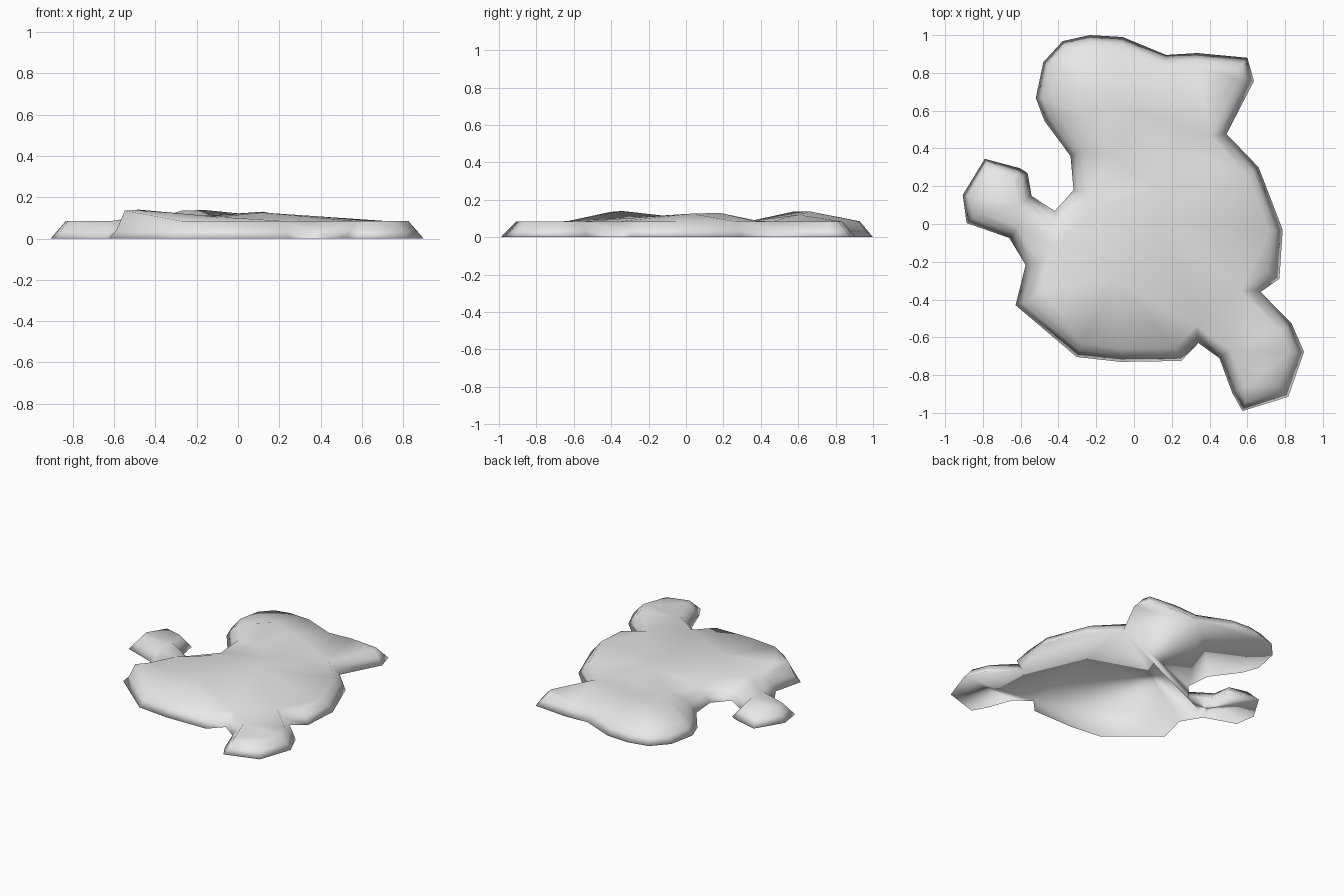
import bpy
import bmesh
from mathutils import Vector
from mathutils.geometry import delaunay_2d_cdt

cube = bpy.data.objects.get("Cube")
if cube:
    bpy.data.objects.remove(cube, do_unlink=True)

# Ground outline of the slab, clockwise from the top lobe
OUTLINE = [Vector(p) for p in (
    (-.235, 1), (-.06, .99), (.17, .895), (.335, .905), (.6, .88), (.635, .757),
    (.49, .476), (.66, .3), (.787, -.03), (.77, -.29), (.67, -.36), (.833, -.524),
    (.9, -.677), (.817, -.915), (.574, -.99), (.52, -.894), (.452, -.71),
    (.341, -.63), (.25, -.725), (-.07, -.73), (-.304, -.704), (-.627, -.43),
    (-.574, -.217), (-.66, -.074), (-.886, .005), (-.907, .153), (-.79, .345),
    (-.606, .296), (-.563, .27), (-.542, .148), (-.42, .069), (-.32, .18),
    (-.336, .36), (-.474, .545), (-.52, .667), (-.48, .857), (-.378, .968))]

# Gentle swells and dips on the upper surface
SWELLS = [(-.48, -.34, .14), (-.42, -.12, .115), (-.24, .06, .105),
          (.12, .03, .126), (.12, .18, .13), (-.1, -.3, .105),
          (-.12, .36, .09), (.14, .37, .09), (.34, .36, .088),
          (-.27, .57, .136), (-.16, .66, .138), (.02, .6, .12)]

RIM_HEIGHT = .085
RIM_WIDTH = .07


def inset(points, distance):
    """Move every outline corner inwards by an even, mitred distance."""
    result = []
    for i, point in enumerate(points):
        before = (point - points[i - 1]).normalized()
        after = (points[(i + 1) % len(points)] - point).normalized()
        inward = Vector((before.y + after.y, -before.x - after.x)).normalized()
        side = Vector((before.y, -before.x))
        result.append(point + inward * distance / max(inward.dot(side), .65))
    return result


def add_ring(bm, points, height):
    return [bm.verts.new((p.x, p.y, height)) for p in points]


def bridge(bm, lower, upper):
    for i in range(len(lower)):
        bm.faces.new((lower[i - 1], lower[i], upper[i], upper[i - 1]))


bm = bmesh.new()

# Flat underside and sloping rim
rim = inset(OUTLINE, RIM_WIDTH)
base_ring = add_ring(bm, OUTLINE, 0)
middle_ring = add_ring(bm, inset(OUTLINE, RIM_WIDTH / 2), RIM_HEIGHT / 2)
rim_ring = add_ring(bm, rim, RIM_HEIGHT)
bm.faces.new(base_ring)
bridge(bm, base_ring, middle_ring)
bridge(bm, middle_ring, rim_ring)

# Raised left corner of the rim
corner = min(rim_ring, key=lambda v: (v.co.xy - Vector((-.56, -.4))).length)
corner.co.z = .135

# Upper surface, triangulated through the swells
top_verts = rim_ring + [bm.verts.new(p) for p in SWELLS]
loop = list(reversed(range(len(rim))))
flat, _, triangles, origins, _, _ = delaunay_2d_cdt(
    [v.co.xy for v in top_verts], [], [loop], 1, 1e-5)
for triangle in triangles:
    bm.faces.new([top_verts[origins[i][0]] for i in triangle])

bmesh.ops.recalc_face_normals(bm, faces=bm.faces)
for face in bm.faces:
    face.smooth = True

mesh = bpy.data.meshes.new("slab")
bm.to_mesh(mesh)
bm.free()
slab = bpy.data.objects.new("slab", mesh)
bpy.context.collection.objects.link(slab)

# Plain grey stone
grey = bpy.data.materials.new("light_grey")
grey.use_nodes = True
colour = (.8, .8, .8, 1)
grey.diffuse_color = colour
for node in grey.node_tree.nodes:
    if node.type == "BSDF_PRINCIPLED":
        node.inputs["Base Color"].default_value = colour
mesh.materials.append(grey)
